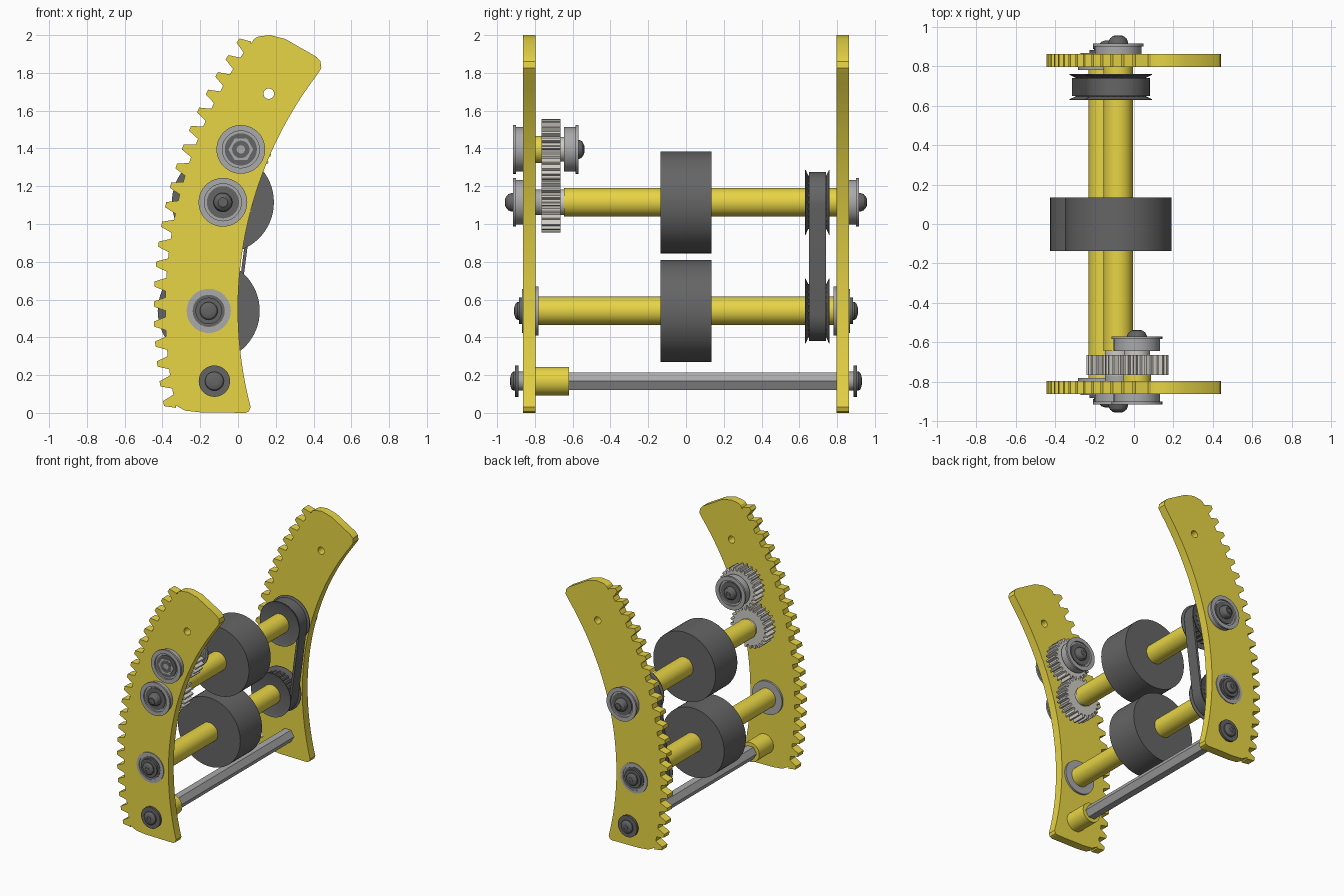
import bpy, bmesh
from math import sin, cos, pi, radians, atan2

if "Cube" in bpy.data.objects:
    bpy.data.objects.remove(bpy.data.objects["Cube"])


def material(name, rgb):
    m = bpy.data.materials.new(name)
    m.diffuse_color = (*rgb, 1)
    m.use_nodes = True
    m.node_tree.nodes["Principled BSDF"].inputs["Base Color"].default_value = m.diffuse_color
    return m


YELLOW = material("yellow_paint", (0.80, 0.66, 0.06))
DARK = material("dark_grey", (0.13, 0.13, 0.13))
STEEL = material("steel", (0.40, 0.40, 0.41))
PALE = material("pale_metal", (0.62, 0.60, 0.55))


def finish(ob, mat):
    ob.data.materials.clear()
    ob.data.materials.append(mat)
    bpy.ops.object.select_all(action='DESELECT')
    ob.select_set(True)
    bpy.context.view_layer.objects.active = ob
    if ob.type == 'CURVE':
        bpy.ops.object.convert(target='MESH')
    bpy.ops.object.shade_smooth_by_angle(angle=radians(30))


def slab(name, loops, y0, y1, mat):
    """Flat outline(s) in x/z, second loop = hole, extruded from y0 to y1."""
    cu = bpy.data.curves.new(name, 'CURVE')
    cu.dimensions, cu.fill_mode, cu.extrude = '2D', 'BOTH', abs(y1 - y0) / 2
    for pts in loops:
        sp = cu.splines.new('POLY')
        sp.points.add(len(pts) - 1)
        for p, (x, z) in zip(sp.points, pts):
            p.co = (x, z, 0, 1)
        sp.use_cyclic_u = True
    ob = bpy.data.objects.new(name, cu)
    ob.rotation_euler.x = pi / 2
    ob.location.y = (y0 + y1) / 2
    bpy.context.collection.objects.link(ob)
    finish(ob, mat)


def lathe(name, c, prof, mat, seg=40):
    """Revolve (radius, y) pairs about the y axis through c = (x, z)."""
    bm = bmesh.new()
    rings = [[bm.verts.new((c[0] + r * cos(2 * pi * i / seg), y, c[1] + r * sin(2 * pi * i / seg)))
              for i in range(seg)] for r, y in prof]
    for a, b in zip(rings, rings[1:]):
        for i in range(seg):
            j = (i + 1) % seg
            bm.faces.new((a[i], a[j], b[j], b[i]))
    bm.faces.new(rings[0])
    bm.faces.new(rings[-1])
    bmesh.ops.recalc_face_normals(bm, faces=bm.faces)
    me = bpy.data.meshes.new(name)
    bm.to_mesh(me)
    bm.free()
    ob = bpy.data.objects.new(name, me)
    bpy.context.collection.objects.link(ob)
    finish(ob, mat)


def tube(name, c, r, y0, y1, mat, seg=40):
    lathe(name, c, [(r, y0), (r, y1)], mat, seg)


def arc(c, r, a0, a1, n):
    return [(c[0] + r * cos(a0 + (a1 - a0) * i / n), c[1] + r * sin(a0 + (a1 - a0) * i / n))
            for i in range(n + 1)]


def gear(name, c, root, tip, n, y0, y1, mat, phase=0.0):
    pts = []
    for k in range(n):
        for r, f in ((root, -.32), (tip, -.14), (tip, .14), (root, .32)):
            a = phase + 2 * pi * (k + f) / n
            pts.append((c[0] + r * cos(a), c[1] + r * sin(a)))
    slab(name, [pts], y0, y1, mat)


def screw(name, c, y, s, r=.05, h=.035):
    """Domed head with a hex socket, starting at y and pointing along s."""
    lathe(name, c, [(r, y), (r, y + s * h * .4), (r * .85, y + s * h * .75), (r * .5, y + s * h)], DARK)
    lathe(name + "_socket", c, [(r * .45, y), (r * .45, y + s * (h + .002)), (r * .3, y + s * (h + .002)),
                                (r * .3, y + s * h * .6)], DARK, 6)


def bearing(name, c, y, s, h=.055):
    """Flanged bearing, recessed face, pointing along s."""
    e = y + s * h
    lathe(name, c, [(.118, y), (.118, e - s * .014), (.129, e - s * .014), (.129, e), (.098, e),
                    (.098, e - s * .012), (.05, e - s * .012)], STEEL)
    lathe(name + "_race", c, [(.085, y), (.085, e - s * .006), (.055, e - s * .006)], DARK)


UP, LOW, ROD, IDLE = (-.08, 1.115), (-.155, .54), (-.125, .168), (.015, 1.395)

# Curved side plates with a toothed outer edge
C, TIP, ROOT, INNER, TEETH = (2.045, .55), 2.49, 2.43, 2.045, 20
outline = [(.04, .0), (-.2, .003), (-.28, .012), (-.33, .04)]
for k in range(TEETH):
    for r, f in ((ROOT, -.34), (TIP, -.13), (TIP, .13), (ROOT, .34)):
        a = radians(-11.6 + 46.4 * (k + f) / (TEETH - 1))
        outline.append((C[0] - r * cos(a), C[1] + r * sin(a)))
outline += [(.07, 1.955), (.085, 1.98), (.11, 1.993), (.17, 2.0), (.25, 1.98),
            (.415, 1.885), (.437, 1.86), (.441, 1.825)]
outline += arc(C, INNER, pi - radians(37), pi + radians(14.7), 40)
outline += [(.057, .008)]
hole = arc((.163, 1.69), .028, 0, 2 * pi * 23 / 24, 23)
for side, s in (("front", -1), ("back", 1)):
    slab(side + "_plate", [outline, hole], s * .797, s * .862, YELLOW)

    # Upper shaft ends
    bearing(side + "_upper_bearing", UP, s * .86, s)
    tube(side + "_upper_collar", UP, .068, s * .77, s * .80, STEEL)
    screw(side + "_upper_screw", UP, s * .90, s, h=.055)

    # Lower shaft ends: bearing set into the plate, flange inside
    lathe(side + "_lower_bearing", LOW, [(.13, s * .782), (.13, s * .80), (.117, s * .80), (.117, s * .868),
                                         (.095, s * .868), (.095, s * .863)], STEEL)
    tube(side + "_lower_race", LOW, .085, s * .86, s * .867, DARK)
    tube(side + "_lower_washer", LOW, .07, s * .86, s * .883, DARK)
    screw(side + "_lower_screw", LOW, s * .883, s, .047, .025)

    # Hex rod ends
    tube(side + "_rod_collar", ROD, .05, s * .86, s * .887, STEEL)
    tube(side + "_rod_washer", ROD, .083, s * .887, s * .904, DARK)
    screw(side + "_rod_screw", ROD, s * .904, s, .05, .026)

# Roller shafts and rollers
tube("upper_shaft", UP, .075, -.645, .80, YELLOW)
tube("lower_shaft", LOW, .075, -.785, .80, YELLOW)
for name, c in (("upper", UP), ("lower", LOW)):
    tube(name + "_roller", c, .27, -.136, .134, DARK, 64)

    # Toothed belt pulleys with flared flanges
    gear(name + "_pulley", c, .13, .142, 24, .64, .755, DARK)
    for side, y, s in (("front", .645, -1), ("back", .745, 1)):
        lathe(f"{name}_pulley_{side}_flange", c,
              [(.14, y - s * .003), (.172, y + s * .012), (.172, y + s * .016), (.15, y + s * .008)], DARK)

# Belt
t = atan2(UP[1] - LOW[1], UP[0] - LOW[0])
loop = lambda r: arc(UP, r, t - pi / 2, t + pi / 2, 24) + arc(LOW, r, t + pi / 2, t + 3 * pi / 2, 24)
slab("belt", [loop(.16), loop(.143)], .65, .742, DARK)

# Gear pair on the front plate
g = atan2(IDLE[1] - UP[1], IDLE[0] - UP[0])
gear("upper_gear", UP, .135, .161, 24, -.765, -.665, PALE, g)
gear("idler_gear", IDLE, .135, .161, 24, -.765, -.665, PALE, g + pi + pi / 24)
tube("upper_gear_hub", UP, .068, -.80, -.64, PALE)
tube("idler_spacer", IDLE, .072, -.80, -.765, YELLOW)
tube("idler_hub", IDLE, .065, -.77, -.64, PALE)
bearing("idler_inner_bearing", IDLE, -.645, 1, .075)
screw("idler_inner_screw", IDLE, -.582, 1, h=.042)
bearing("idler_outer_bearing", IDLE, -.86, -1)
lathe("idler_hex_end", IDLE, [(.066, -.86), (.066, -.914)], STEEL, 6)
lathe("idler_bolt", IDLE, [(.046, -.86), (.046, -.9155), (.022, -.9155), (.022, -.9)], DARK)

# Hex tie rod with its spacer
tube("hex_rod", ROD, .053, -.80, .80, STEEL, 6)
tube("rod_spacer", ROD, .076, -.80, -.62, YELLOW)
